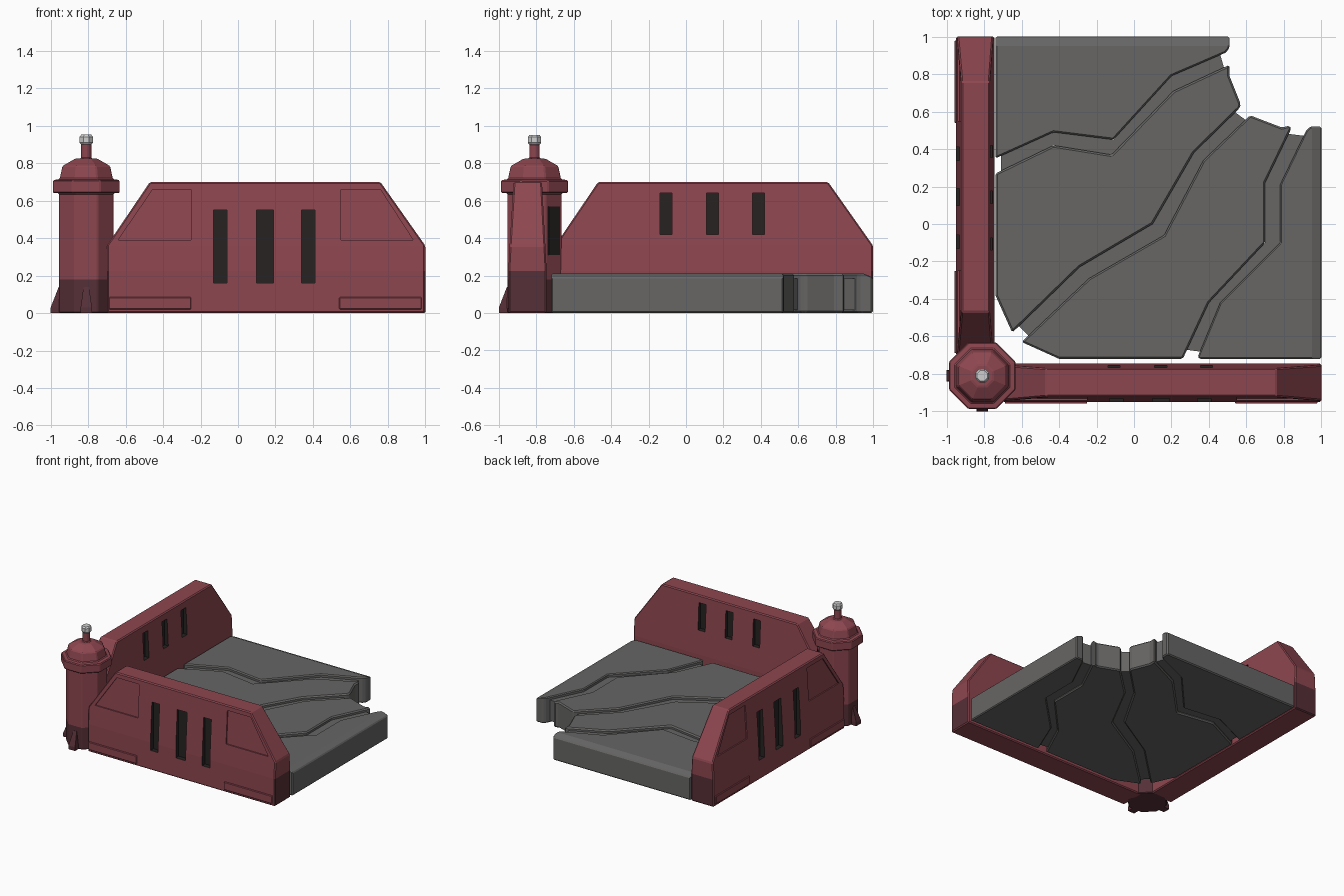
import bpy, bmesh, math

if "Cube" in bpy.data.objects:
    bpy.data.objects.remove(bpy.data.objects["Cube"])

# ---------- colours ----------
def mat(name, rgb):
    m = bpy.data.materials.new(name)
    m.diffuse_color = (*rgb, 1)
    m.use_nodes = True
    m.node_tree.nodes["Principled BSDF"].inputs["Base Color"].default_value = m.diffuse_color
    return m

RED = mat("wall red", (0.270, 0.062, 0.080))
DARK_RED = mat("dark red base", (0.092, 0.029, 0.038))
BLACK = mat("slot black", (0.020, 0.016, 0.016))
GREY = mat("stone grey", (0.135, 0.132, 0.130))
WHITE = mat("lamp white", (0.62, 0.62, 0.62))
WALL_MATS = [RED, DARK_RED, BLACK]

# ---------- helpers ----------
def loft(bm, rings, index=0, swap=False):
    """Close a stack of equal-sized xyz rings into a solid."""
    rows = [[bm.verts.new((y, x, z) if swap else (x, y, z)) for x, y, z in r] for r in rings]
    faces = [bm.faces.new(rows[0]), bm.faces.new(rows[-1])]
    n = len(rows[0])
    for a, b in zip(rows, rows[1:]):
        for i in range(n):
            j = (i + 1) % n
            faces.append(bm.faces.new((a[i], a[j], b[j], b[i])))
    for f in faces:
        f.material_index = index

def rect(x0, x1, y0, y1, z):
    return [(x0, y0, z), (x1, y0, z), (x1, y1, z), (x0, y1, z)]

def finish(bm, name, mats, bevel=0):
    bmesh.ops.recalc_face_normals(bm, faces=bm.faces)
    me = bpy.data.meshes.new(name)
    bm.to_mesh(me)
    bm.free()
    for m in mats:
        me.materials.append(m)
    ob = bpy.data.objects.new(name, me)
    bpy.context.collection.objects.link(ob)
    if bevel:
        b = ob.modifiers.new("edge_bevel", 'BEVEL')
        b.width, b.segments, b.limit_method = bevel, 1, 'ANGLE'
        b.angle_limit = math.radians(30)
    return ob

# ---------- walls (second one is the first mirrored across the diagonal) ----------
def build_wall(name, swap):
    bm = bmesh.new()
    loft(bm, [rect(-.70, 1, -.95, -.745, 0), rect(-.70, 1, -.95, -.745, .225),
              rect(-.70, 1, -.943, -.752, .36), rect(-.47, .76, -.922, -.77, .70)], 0, swap)
    for f in bm.faces:      # dark base patch on the wall ends
        c = f.calc_center_median()
        f.normal_update()
        along = c.y if swap else c.x
        if c.z < .2 and (along > .99 or along < -.69):
            f.material_index = 1
    wall = finish(bm, name, WALL_MATS, .008)

    # recesses: dark slots on both sides, trapezoid panels outside
    bm = bmesh.new()
    for x0, x1 in ((-.13, -.06), (.10, .19), (.34, .41)):
        loft(bm, [rect(x0, x1, -1.0, -.912, z) for z in (.16, .55)], 2, swap)
    for x in (-.14, .11, .355):
        loft(bm, [rect(x, x + .065, -.79, -.70, z) for z in (.42, .64)], 2, swap)
    for lo, hi in (((-.64, -.25), (-.455, -.25)), ((.55, .935), (.55, .76))):
        loft(bm, [rect(*lo, -1.0, -.931, .39), rect(*hi, -1.0, -.915, .66)], 0, swap)
    cutter = finish(bm, name + "_cutter", WALL_MATS)
    cutter.hide_render = True
    b = wall.modifiers.new("recesses", 'BOOLEAN')
    b.operation, b.solver, b.object = 'DIFFERENCE', 'EXACT', cutter
    bpy.context.view_layer.update()
    bpy.context.view_layer.objects.active = wall
    for m in [m.name for m in wall.modifiers]:
        bpy.ops.object.modifier_apply(modifier=m)
    bpy.data.objects.remove(cutter)

    # low skirting plates
    bm = bmesh.new()
    for x0, x1 in ((-.69, -.25), (.54, .98)):
        loft(bm, [rect(x0, x1, -.959, -.94, z) for z in (.02, .085)], 0, swap)
    finish(bm, name + "_skirting", [RED], .004)

build_wall("front_wall", False)
build_wall("left_wall", True)

# ---------- corner tower ----------
C = -.81
def octagon(z, apothem):
    r = apothem / math.cos(math.pi / 8)
    return [(C + r * math.cos(math.pi / 8 + i * math.pi / 4),
             C + r * math.sin(math.pi / 8 + i * math.pi / 4), z) for i in range(8)]

bm = bmesh.new()
loft(bm, [octagon(z, a) for z, a in (
    (0, .145), (.18, .145), (.64, .145), (.64, .178), (.71, .178), (.715, .142),
    (.785, .127), (.825, .058), (.825, .027), (.905, .027))])
for f in bm.faces:
    if f.calc_center_median().z < .17:
        f.material_index = 1
finish(bm, "corner_tower", WALL_MATS, .006)

bm = bmesh.new()
loft(bm, [octagon(z, a) for z, a in ((.90, .028), (.91, .036), (.94, .036), (.952, .027))])
finish(bm, "tower_lamp", [WHITE])

# buttress fins on the two outer faces
bm = bmesh.new()
for swap in (False, True):
    loft(bm, [rect(C - .03, C + .03, -1.0, -.94, 0), rect(C - .03, C + .03, -1.0, -.94, .03),
              rect(C - .015, C + .015, -.957, -.94, .14)], 0, swap)
finish(bm, "tower_fins", [DARK_RED])

# window on the inner diagonal face
bm = bmesh.new()
def diagonal_rect(d0, d1, h, z):
    k = math.sqrt(.5)
    return [(C + k * (d - t), C + k * (d + t), z) for d, t in ((d0, -h), (d1, -h), (d1, h), (d0, h))]
loft(bm, [diagonal_rect(.143, .15, .042, z) for z in (.31, .57)])
finish(bm, "tower_window", [BLACK])

# ---------- cracked floor: slabs between zigzag joints ----------
A1 = [(-.74, .35), (-.43, .49), (-.11, .45), (.20, .79), (.49, .915)]
B1 = [(-.74, .27), (-.43, .42), (-.12, .37), (.21, .71), (.51, .85)]
A2 = [(-.65, -.58), (-.29, -.23), (.10, 0), (.32, .38), (.565, .62)]
B2 = [(-.60, -.63), (-.24, -.29), (.16, -.06), (.37, .34), (.62, .58)]
A3 = [(.27, -.70), (.40, -.42), (.70, -.10), (.70, .22), (.84, .51)]
B3 = [(.34, -.71), (.46, -.42), (.78, -.10), (.78, .21), (.92, .50)]
SLABS = {
    "back_slab": A1 + [(.51, .94), (.51, 1), (-.74, 1)],
    "middle_slab": B1 + [(.51, .79), (.57, .64)] + A2[::-1] + [(-.74, -.38)],
    "corner_slab": B2 + [(.79, .515), (.83, .525)] + A3[::-1] + [(.26, -.72), (-.40, -.72)],
    "right_slab": B3 + [(.94, .52), (1, .52), (1, -.72), (.35, -.72)],
}
for name, pts in SLABS.items():
    bm = bmesh.new()
    loft(bm, [[(x, y, 0) for x, y in pts], [(x, y, .19) for x, y in pts],
              [(min(x, .95), min(y, .95), .21) for x, y in pts]])
    finish(bm, name, [GREY], .01)

# lowered filler inside each joint, stopping short of the edges
def trimmed(line):
    def pull(p, q, k):
        return (p[0] + (q[0] - p[0]) * k, p[1] + (q[1] - p[1]) * k)
    return [pull(line[0], line[1], .1)] + line[1:-1] + [pull(line[-1], line[-2], .1)]

bm = bmesh.new()
for a, b in ((A1, B1), (A2, B2), (A3, B3)):
    a, b = trimmed(a), trimmed(b)
    for i in range(4):
        quad = [a[i], a[i + 1], b[i + 1], b[i]]
        loft(bm, [[(x, y, z) for x, y in quad] for z in (.015, .185)])
finish(bm, "joint_filler", [GREY])
